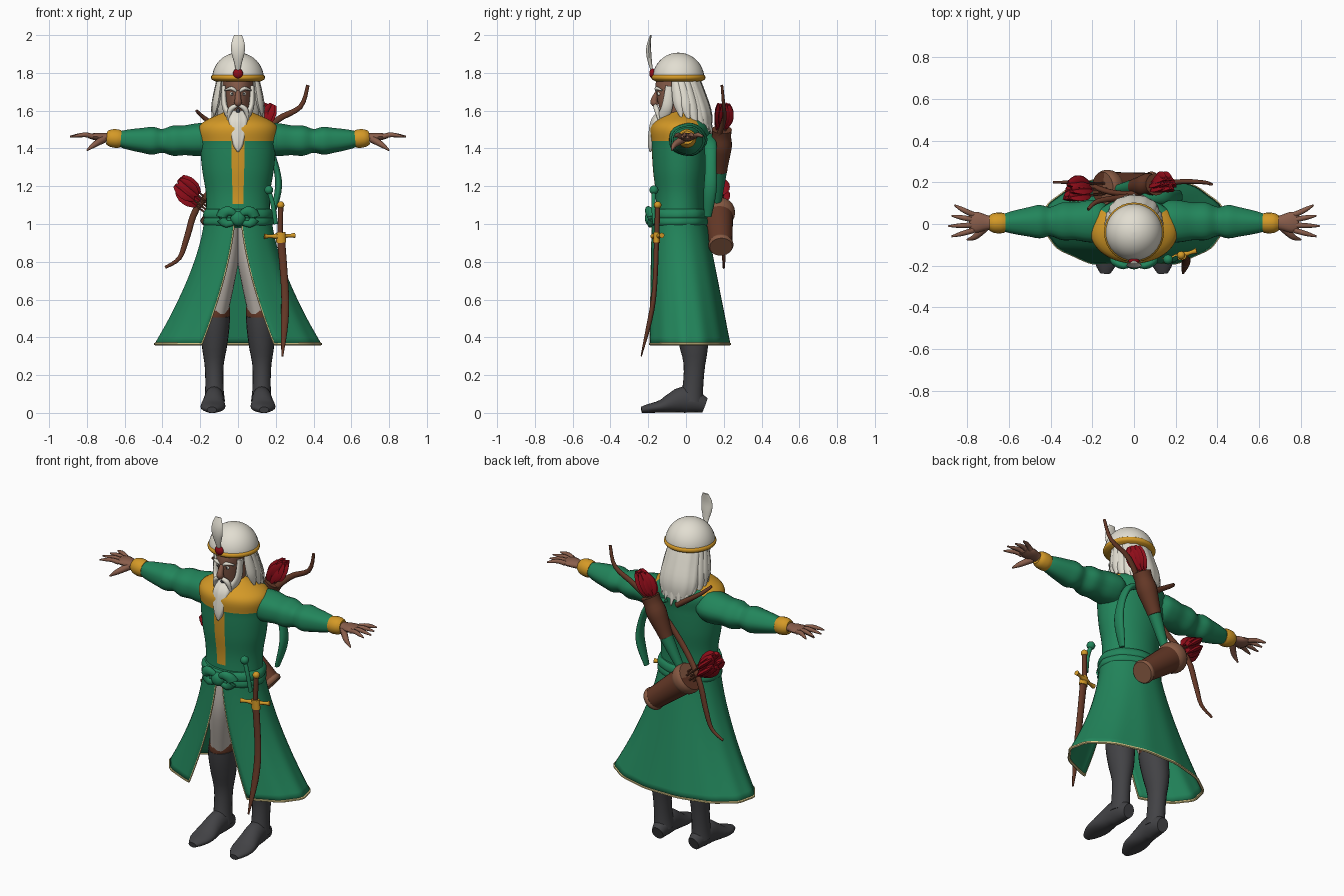
import bpy, bmesh, math, random
from mathutils import Vector

random.seed(4)
cube = bpy.data.objects.get("Cube")
if cube:
    bpy.data.objects.remove(cube, do_unlink=True)

ACROSS, DEEP, UP = Vector((1, 0, 0)), Vector((0, 1, 0)), Vector((0, 0, 1))
SIDES = {"left": 1, "right": -1}


def material(name, *rgb):
    mat = bpy.data.materials.new(name)
    mat.use_nodes = True
    mat.diffuse_color = (*rgb, 1)
    mat.node_tree.nodes["Principled BSDF"].inputs["Base Color"].default_value = (*rgb, 1)
    return mat


GREEN = material("green cloth", .016, .235, .105)
GOLD = material("gold", .66, .32, .02)
WHITE = material("white hair", .76, .73, .64)
SKIN = material("brown skin", .25, .11, .07)
BROWN = material("dark leather", .13, .04, .02)
TAN = material("light leather", .24, .1, .055)
RED = material("red feathers", .28, .004, .01)
DARK = material("dark boots", .055, .055, .06)
PANTS = material("pale trousers", .55, .5, .45)
HEM = material("cream hem", .75, .62, .27)


def finish(name, bm, *mats, rule=None):
    """Turn a bmesh into a smooth object, with face colours chosen by a rule."""
    bmesh.ops.recalc_face_normals(bm, faces=bm.faces[:])
    if rule:
        for face in bm.faces:
            face.material_index = rule(face.calc_center_median())
    mesh = bpy.data.meshes.new(name)
    bm.to_mesh(mesh)
    bm.free()
    for mat in mats:
        mesh.materials.append(mat)
    mesh.shade_smooth()
    mesh.set_sharp_from_angle(angle=math.radians(50))
    obj = bpy.data.objects.new(name, mesh)
    bpy.context.collection.objects.link(obj)
    return obj


def sample(values, u):
    """Smooth curve through evenly spaced numbers or vectors, u from 0 to 1."""
    last = len(values) - 1
    i = max(0, min(int(u * last), last - 1))
    t = u * last - i
    a, b, c, d = (values[max(0, min(last, i + k))] for k in (-1, 0, 1, 2))
    return b + (c - a + (a * 2 - b * 5 + c * 4 - d + ((b - c) * 3 + d - a) * t) * t) * (t / 2)


def tube(name, points, widths, *mats, flat=(1,), ref=ACROSS, axis=None,
         sides=14, steps=12, lobes=0, ripple=0, rule=None):
    """Closed loft along points; widths lie along ref, flat scales the other way."""
    points = [Vector(p) for p in points]
    bm = bmesh.new()
    rings = []
    for k in range(steps + 1):
        u = k / steps
        ahead = sample(points, min(1, u + .02)) - sample(points, max(0, u - .02))
        tangent = axis or ahead.normalized()
        wide = (ref - tangent * ref.dot(tangent)).normalized() * max(sample(widths, u), .002)
        thick = tangent.cross(wide) * sample(flat, u)
        ring = []
        for j in range(sides):
            angle = math.tau * j / sides
            offset = wide * math.cos(angle) + thick * math.sin(angle)
            ring.append(bm.verts.new(sample(points, u) + offset * (1 + ripple * math.cos(lobes * angle))))
        rings.append(ring)
    for low, high in zip(rings, rings[1:]):
        for j in range(sides):
            bm.faces.new((low[j - 1], low[j], high[j], high[j - 1]))
    bm.faces.new(rings[0])
    bm.faces.new(rings[-1])
    return finish(name, bm, *mats, rule=rule)


def upright(name, bottom, top, widths, *mats, **options):
    """Loft of horizontal rings between two (y, z) centres."""
    return tube(name, [(0, *bottom), (0, *top)], widths, *mats, axis=UP, **options)


def ball(name, place, size, mat, squash=1):
    bm = bmesh.new()
    bmesh.ops.create_uvsphere(bm, u_segments=14, v_segments=9, radius=size)
    for v in bm.verts:
        v.co = Vector((v.co.x, v.co.y * squash, v.co.z)) + Vector(place)
    return finish(name, bm, mat)


def flip(s, *points):
    return [(s * x, y, z) for x, y, z in points]


# Coat body with gold yoke and front strip
def coat_rule(c):
    yoke = c.z > 1.44 and c.y < .06
    strip = abs(c.x) < .03 and c.y < 0 and c.z > 1.1
    return int(yoke or strip or c.z > 1.56)


upright("coat_body", (-.035, .98), (-.03, 1.6), [.18, .17, .17, .19, .2, .2, .06], GREEN, GOLD,
        flat=[.75], sides=72, steps=40, rule=coat_rule)

# Flared skirt, open at the front
bm = bmesh.new()
grid = []
for k in range(21):
    t = k / 20
    flare = t ** 1.5
    width, depth, middle = .175 + .26 * flare, .138 + .083 * t, .05 * t - .038
    gap = math.asin((.02 + .17 * flare) / width)
    row = []
    for j in range(73):
        angle = gap + (math.tau - 2 * gap) * j / 72
        fold = 1 + .01 * t * math.cos(13 * angle)
        row.append(bm.verts.new((width * fold * math.sin(angle),
                                 middle - depth * fold * math.cos(angle), 1.03 - .665 * t)))
    grid.append(row)
for low, high in zip(grid, grid[1:]):
    for j in range(72):
        bm.faces.new((low[j], low[j + 1], high[j + 1], high[j]))
hem = [v.co.copy() for v in grid[-1]]
slits = {"left": [row[0].co.copy() for row in grid], "right": [row[-1].co.copy() for row in grid]}
skirt = finish("coat_skirt", bm, GREEN)
shell = skirt.modifiers.new("thickness", "SOLIDIFY")
shell.thickness = .008
shell.offset = 0
tube("skirt_hem", hem, [.008], HEM, ref=UP, sides=6, steps=72)

# Sash and knot
for i, z in enumerate((.985, 1.02)):
    upright("sash_band_%d" % i, (-.037, z), (-.037, z + .06), [.17, .186, .184, .17], GREEN,
            flat=[.82], sides=40, lobes=9, ripple=.012)
ball("sash_knot", (0, -.19, 1.03), .04, GREEN, squash=.7)

for side, s in SIDES.items():
    tube(side + "_slit_trim", slits[side], [.005], HEM, sides=6, steps=20)
    tube(side + "_sash_bow", flip(s, (0, -.19, 1.04), (.05, -.2, 1.07), (.09, -.18, 1.04),
                                  (.06, -.19, 1), (0, -.19, 1.02)),
         [.01, .025, .03, .02, .01], GREEN, ref=UP, flat=[.7])

    # Puffed sleeve, cuff and hand
    tube(side + "_sleeve", flip(s, (.13, .01, 1.45), (.4, .01, 1.44), (.63, .005, 1.45)),
         [.08, .1, .1, .09, .09, .07, .08, .07, .06, .05, .04], GREEN,
         ref=DEEP, flat=[.85, .9, 1], sides=24, steps=40, lobes=5, ripple=.025)
    tube(side + "_cuff", flip(s, (.62, .005, 1.45), (.695, .005, 1.457)), [.046, .05, .047, .035],
         GOLD, ref=DEEP, sides=18)
    tube(side + "_palm", flip(s, (.67, .005, 1.457), (.79, .01, 1.465)), [.03, .036, .05, .04],
         SKIN, ref=DEEP, flat=[.9, .6, .4, .3])
    for i in range(4):
        y = .025 * i - .03
        tube("%s_finger_%d" % (side, i),
             flip(s, (.77, y, 1.463), (.81, y * 1.4, 1.472), (.89 - .015 * abs(i - 1), y * 2, 1.463)),
             [.014, .013, .011, .004], SKIN, ref=DEEP, sides=8)
    tube(side + "_thumb", flip(s, (.71, -.015, 1.45), (.76, -.06, 1.42), (.8, -.075, 1.39)),
         [.02, .015, .004], SKIN, ref=DEEP, sides=8)

    # Trousers and boots
    tube(side + "_trouser_leg", flip(s, (.055, -.04, 1), (.07, -.04, .8), (.112, .01, .54)),
         [.07, .07, .06], PANTS, flat=[1.25], sides=20, lobes=6, ripple=.02)
    tube(side + "_boot_cuff", flip(s, (.113, .015, .58), (.12, .025, .48)), [.066, .073, .07],
         BROWN, flat=[1.15], sides=20, lobes=4, ripple=.03)
    tube(side + "_boot_shaft", flip(s, (.118, .02, .515), (.126, .045, .3), (.124, .03, .06)),
         [.076, .075, .066, .05, .048, .055], DARK, flat=[1.13], sides=20)
    heights = [.04, .06, .07, .055, .036, .026, .016]
    spans = [.035, .05, .053, .057, .066, .058, .025]
    tube(side + "_boot_foot", [(s * (.12 + .003 * i), .1 - .056 * i, h) for i, h in enumerate(heights)],
         spans, DARK, flat=[h / w for h, w in zip(heights, spans)], sides=20)

    # Eyes, brows and whiskers
    ball(side + "_eye", (s * .031, -.142, 1.69), .011, WHITE)
    ball(side + "_pupil", (s * .031, -.152, 1.69), .005, DARK, squash=.5)
    tube(side + "_eyebrow", flip(s, (.01, -.153, 1.703), (.035, -.156, 1.718), (.07, -.128, 1.708)),
         [.007, .01, .004], WHITE, ref=UP, sides=8)
    tube(side + "_moustache", flip(s, (0, -.165, 1.63), (.04, -.155, 1.605), (.055, -.14, 1.535)),
         [.009, .014, .003], WHITE, ref=DEEP, sides=8)
    tube(side + "_sideburn", flip(s, (.075, -.085, 1.73), (.07, -.1, 1.62), (.03, -.13, 1.55)),
         [.012, .015, .02], WHITE, flat=[2, 2, 1.5])

# Head, nose, mouth and beard
upright("head", (-.04, 1.52), (-.04, 1.79), [.05, .06, .07, .08, .08], SKIN, flat=[1.3, 1.6, 1.4], sides=24)
tube("nose", [(0, -.145, 1.71), (0, -.17, 1.65), (0, -.15, 1.632)], [.011, .016, .02, .01], SKIN)
ball("mouth", (0, -.146, 1.6), .012, DARK, squash=.7)
upright("beard", (-.19, 1.38), (-.11, 1.6), [.003, .03, .05, .06, .035], WHITE,
        flat=[.9], sides=32, lobes=8, ripple=.06)

# Long hair: core and overlapping locks
upright("hair_core", (.09, 1.49), (-.005, 1.78), [.09, .12, .11, .1], WHITE,
        flat=[.5, .7, .75], sides=44, lobes=11, ripple=.025)
for i in range(13):
    angle = math.pi * (i / 10 - .1)
    c, d = math.cos(angle), math.sin(angle)
    drop = .08 + .02 * d + random.uniform(-.007, .007)
    tube("hair_lock_%d" % i,
         [(c * (.1 + .012 * t), d * (.09 + .013 * t) + .015 * t - .03, 1.77 - drop * t) for t in range(4)],
         [.02, .03, .03, .003], WHITE, ref=Vector((-d, c, 0)), flat=[.6], sides=8)

# Hat, band, jewel and plume
arc = [math.pi / 2 * i / 8 for i in range(9)]
tube("hat_dome", [(0, -.04, 1.77 + .137 * math.sin(a)) for a in arc], [.137 * math.cos(a) for a in arc],
     WHITE, axis=UP, sides=32, steps=16)
upright("hat_band", (-.04, 1.755), (-.04, 1.793), [.12, .14, .142, .13], GOLD, sides=32)
ball("hat_jewel", (0, -.178, 1.797), .027, RED, squash=.6)
tube("plume", [(0, -.178, 1.8), (0, -.193, 1.87), (0, -.198, 1.94), (0, -.186, 2)],
     [.008, .02, .035, .035, .02], WHITE, flat=[.6, .2])

# Sword with curved scabbard, and dagger
tube("scabbard", [(.225, -.155, .95), (.25, -.172, .6), (.235, -.237, .3)], [.022, .02, .02, .005],
     BROWN, flat=[.65])
tube("scabbard_collar", [(.225, -.155, .955), (.229, -.156, .9)], [.026], GOLD, flat=[.7])
tube("sword_guard", [(.14, -.175, .935), (.222, -.152, .935), (.3, -.128, .94)],
     [.014, .009, .018, .009, .014], GOLD, ref=UP)
tube("sword_grip", [(.223, -.155, .93), (.226, -.15, 1.09)], [.014], BROWN)
ball("sword_pommel", (.226, -.15, 1.1), .02, GOLD)
tube("dagger_grip", [(.165, -.17, 1.17), (.185, -.172, 1.1), (.2, -.165, 1)], [.012], GREEN)
ball("dagger_pommel", (.163, -.17, 1.18), .024, GREEN)

# Bow across the back, strap and hanging ribbon
tube("bow", [(.37, .19, 1.735), (.33, .2, 1.62), (.2, .2, 1.545), (.05, .15, 1.39), (-.1, .15, 1.22),
             (-.22, .19, 1.08), (-.27, .2, .93), (-.31, .2, .82), (-.385, .2, .77)],
     [.009, .017, .018, .016, .008], BROWN, ref=ACROSS - UP, flat=[.75], steps=32)
tube("strap_end", [(-.22, .07, 1.6), (-.17, .11, 1.555), (-.03, .13, 1.46)], [.008, .016], BROWN, ref=DEEP)
tube("back_ribbon", [(.04, .125, 1.47), (.16, .13, 1.4), (.215, .13, 1.22), (.18, .115, 1.04)],
     [.02, .033, .03, .034, .02], GREEN, ref=DEEP, flat=[.55], steps=20)


def arrows(name, rim, way, spread, start, end):
    """Ring of arrows leaving a quiver mouth, with three-vaned feathers."""
    for i in range(7):
        angle = math.tau * i / 6
        offset = (way.cross(DEEP) * math.cos(angle) + DEEP * math.sin(angle)) * spread * (i < 6)
        slip = random.uniform(-.02, .02)
        foot, nock, tip = (rim + offset * (.7 + t) + way * (t + slip) for t in (-.05, start, end))
        tube("%s_shaft_%d" % (name, i), [foot, nock], [.006], BROWN, ref=DEEP, sides=6, steps=1)
        tube("%s_feather_%d" % (name, i), [nock, tip], [.006, .023, .024, .01], RED,
             ref=DEEP, sides=12, steps=6, lobes=3, ripple=.55)


# Quivers: wide one across the hips, slim one up to the shoulder
base, rim = Vector((.09, .185, .885)), Vector((-.15, .17, 1.08))
way = (rim - base).normalized()
tube("large_quiver", [base, rim], [.06, .08], BROWN, ref=DEEP, sides=24)
tube("large_quiver_base", [base - way * .01, base + way * .02], [.06, .067, .062], TAN, ref=DEEP, sides=24)
tube("large_quiver_rim", [rim - way * .07, rim], [.075, .086, .088, .08], TAN, ref=DEEP, sides=24)
arrows("large_quiver_arrow", rim, way, .042, .08, .21)

base, rim = Vector((.005, .18, 1.28)), Vector((.105, .19, 1.5))
way = (rim - base).normalized()
tube("slim_quiver", [base, rim], [.038, .042, .05, .057, .05, .053], BROWN, ref=DEEP, sides=24)
tube("slim_quiver_tail", [(-.08, .165, 1.11), base], [.022, .037], GREEN, ref=DEEP, sides=24)
arrows("slim_quiver_arrow", rim, way, .03, 0, .14)
